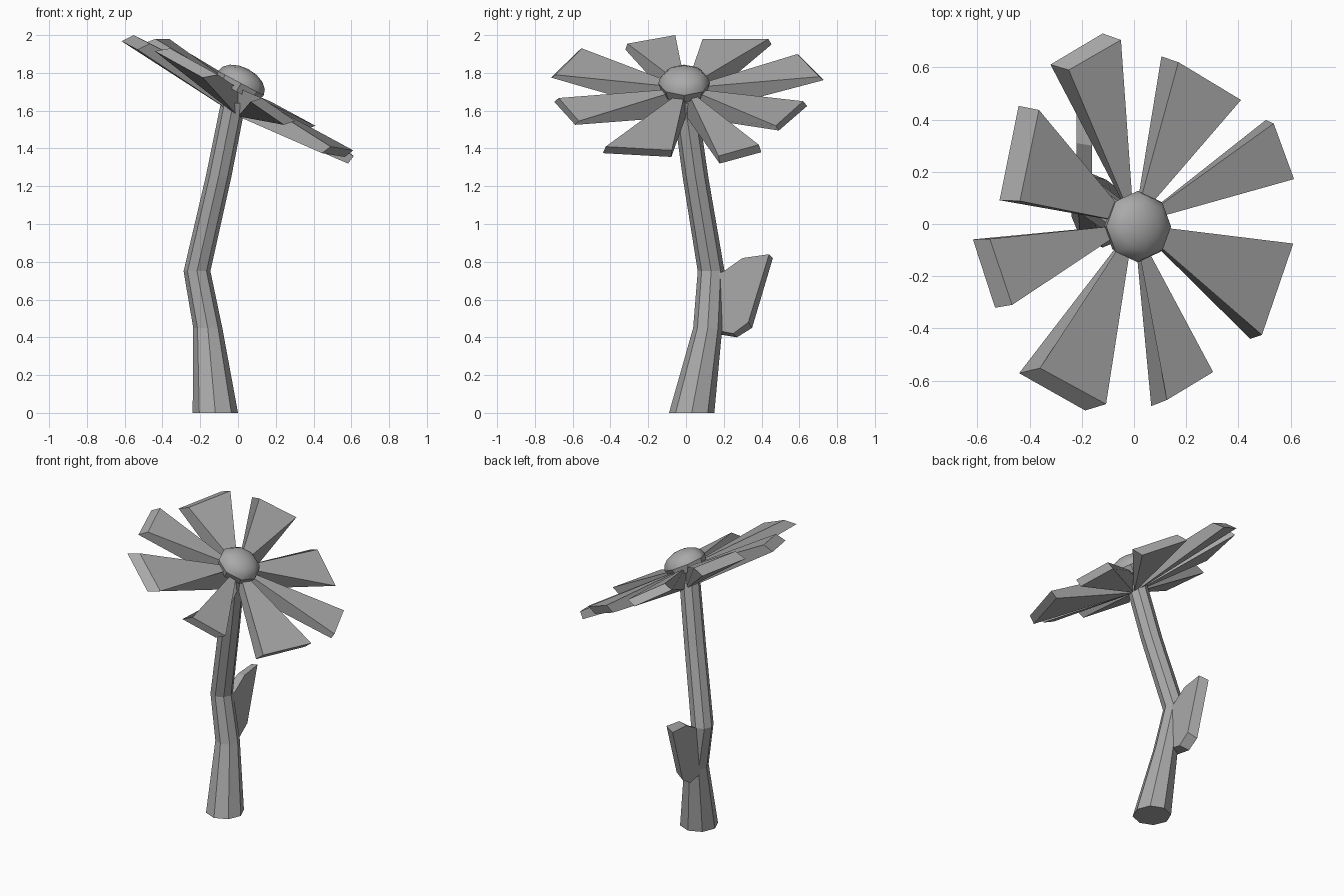
import bpy, bmesh, math
from mathutils import Vector, Matrix

cube = bpy.data.objects.get("Cube")
if cube:
    bpy.data.objects.remove(cube, do_unlink=True)

grey = bpy.data.materials.new("plain_grey")
grey.use_nodes = True
colour = (0.4, 0.4, 0.4, 1)
grey.diffuse_color = colour
grey.node_tree.nodes["Principled BSDF"].inputs["Base Color"].default_value = colour


def make_object(name, bm, smooth_rule=None):
    """Turn a bmesh into a named object with outward normals."""
    bmesh.ops.recalc_face_normals(bm, faces=bm.faces)
    for face in bm.faces:
        face.smooth = bool(smooth_rule and smooth_rule(face))
    mesh = bpy.data.meshes.new(name)
    bm.to_mesh(mesh)
    bm.free()
    mesh.materials.append(grey)
    obj = bpy.data.objects.new(name, mesh)
    bpy.context.collection.objects.link(obj)
    return obj


def ring(bm, centre, radius, sides=8):
    """One horizontal ring of vertices."""
    verts = []
    for i in range(sides):
        a = math.tau * i / sides
        offset = Vector((math.cos(a), math.sin(a), 0)) * radius
        verts.append(bm.verts.new(Vector(centre) + offset))
    return verts


def bridge(bm, lower, upper):
    """Join two rings with quads."""
    count = len(lower)
    for i in range(count):
        j = (i + 1) % count
        bm.faces.new((lower[i], lower[j], upper[j], upper[i]))


def loft(bm, sections):
    """Skin a list of (centre, radius) rings and cap the bottom."""
    rings = [ring(bm, centre, radius) for centre, radius in sections]
    for lower, upper in zip(rings, rings[1:]):
        bridge(bm, lower, upper)
    bm.faces.new(rings[0])
    return rings


def prism(bm, front, back):
    """Close two matching outlines into a solid."""
    a = [bm.verts.new(p) for p in front]
    b = [bm.verts.new(p) for p in back]
    bm.faces.new(a)
    bm.faces.new(b[::-1])
    bridge(bm, a, b)


# Stem: bent eight-sided stalk, wider at the foot
bm = bmesh.new()
stem = loft(bm, [
    ((-0.12, 0.03, 0), 0.12),
    ((-0.16, 0.115, 0.45), 0.077),
    ((-0.217, 0.133, 0.75), 0.071),
    ((-0.103, 0.05, 1.25), 0.068),
    ((-0.025, -0.005, 1.64), 0.066),
])
bm.faces.new(stem[-1])
make_object("stem", bm)

# Leaf: thick plate standing out behind the stem, one face larger
bm = bmesh.new()
near = [(0.15, 0.73), (0.2, 0.75), (0.3, 0.82), (0.44, 0.84),
        (0.33, 0.48), (0.25, 0.42), (0.15, 0.44)]
far = [(0.15, 0.73), (0.2, 0.75), (0.31, 0.81), (0.46, 0.82),
       (0.35, 0.45), (0.27, 0.4), (0.15, 0.42)]
prism(bm, [(-0.16, y, z) for y, z in near], [(-0.22, y, z) for y, z in far])
make_object("leaf", bm)

# Petals: wedges from a shared root; two upper tip corners, then lower shift
root_top = Vector((0, 0, 1.72))
root_bottom = Vector((0, 0, 1.57))
petals = [
    ((0.17, 0.62, 1.65), (0.41, 0.475, 1.52), -0.065, -0.025),
    ((0.535, 0.385, 1.42), (0.613, 0.172, 1.36), -0.03, -0.04),
    ((0.61, -0.075, 1.39), (0.49, -0.425, 1.41), -0.045, -0.035),
    ((0.303, -0.567, 1.545), (0.126, -0.674, 1.667), -0.06, -0.02),
    ((-0.107, -0.69, 1.79), (-0.36, -0.552, 1.93), -0.08, -0.015),
    ((-0.467, -0.31, 1.955), (-0.552, -0.057, 2), -0.065, -0.032),
    ((-0.437, 0.088, 1.98), (-0.364, 0.437, 1.98), -0.078, -0.03),
    ((-0.25, 0.59, 1.9), (-0.05, 0.705, 1.78), -0.07, -0.018),
]
for number, (first, second, dx, dz) in enumerate(petals, 1):
    bm = bmesh.new()
    tips = [Vector(first), Vector(second)]
    lower = [p + Vector((dx, p.y * 0.035, dz)) for p in tips]
    prism(bm, [root_top] + tips, [root_bottom] + lower)
    make_object(f"petal_{number}", bm)

# Flower centre: faceted rim under a smooth shallow dome
bm = bmesh.new()
radius, height, steps = 0.137, 0.085, 4
sections = [((0, 0, -0.05), 0.12)]
for i in range(steps):
    a = math.pi / 2 * i / steps
    sections.append(((0, 0, height * math.sin(a)), radius * math.cos(a)))
rings = loft(bm, sections)
top = bm.verts.new((0, 0, height))
for i, v in enumerate(rings[-1]):
    bm.faces.new((v, rings[-1][(i + 1) % len(rings[-1])], top))
centre = make_object("flower_centre", bm,
                     lambda f: f.calc_center_median().z > 0)
rim = [e for e in centre.data.edges
       if all(abs(centre.data.vertices[v].co.z) < 0.001 for v in e.vertices)]
for edge in rim:
    edge.use_edge_sharp = True
tilt = Matrix.Rotation(math.radians(28), 4, 'Y')
centre.data.transform(Matrix.Translation((0.015, -0.01, 1.745)) @ tilt)
